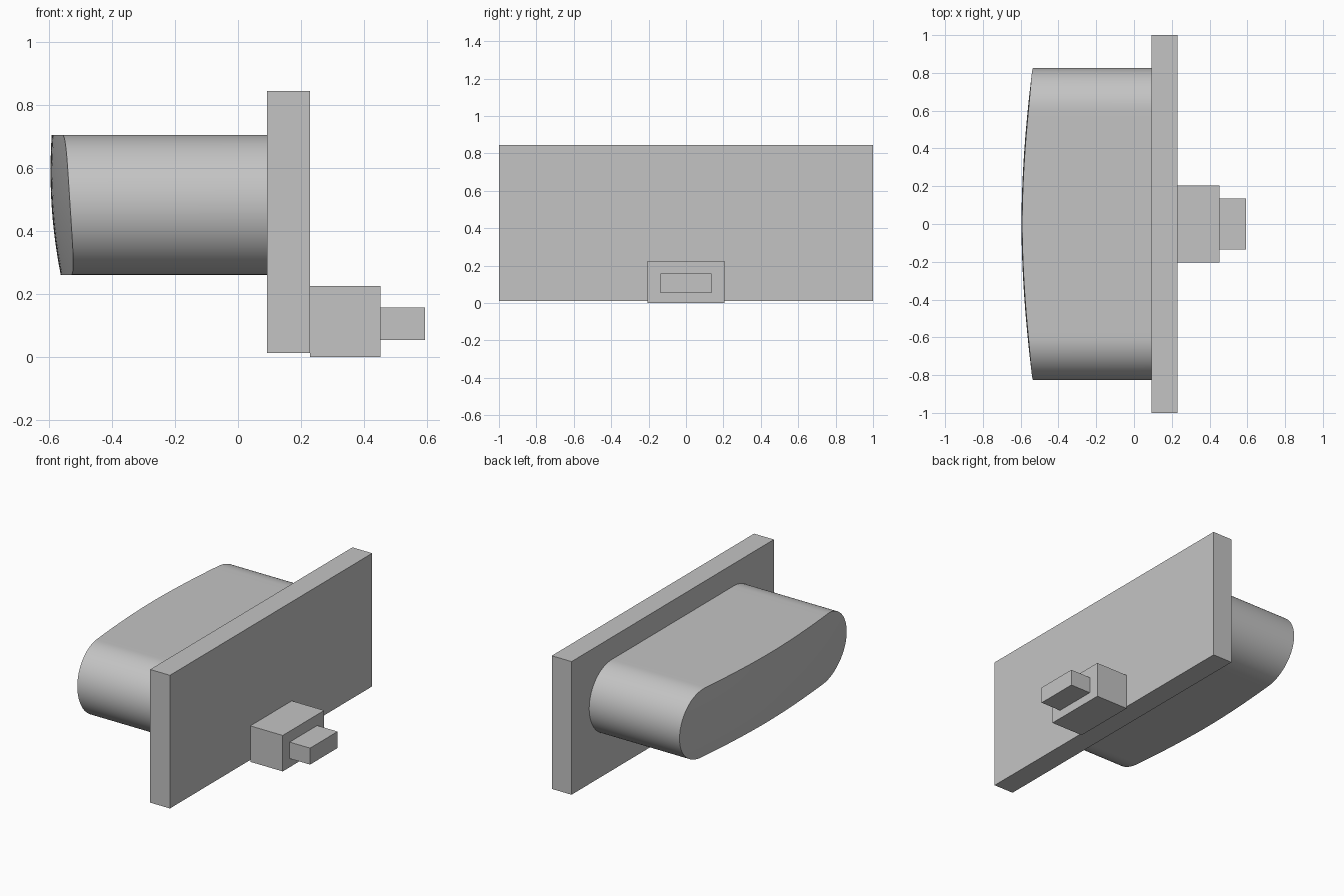
import bpy, bmesh, math

cube = bpy.data.objects.get("Cube")
if cube:
    bpy.data.objects.remove(cube, do_unlink=True)

grey = bpy.data.materials.new("plain grey")
grey.use_nodes = True
COLOUR = (0.55, 0.55, 0.55, 1)
grey.diffuse_color = COLOUR
grey.node_tree.nodes["Principled BSDF"].inputs["Base Color"].default_value = COLOUR


def finish(bm, name):
    bmesh.ops.recalc_face_normals(bm, faces=bm.faces[:])
    mesh = bpy.data.meshes.new(name)
    bm.to_mesh(mesh)
    bm.free()
    mesh.materials.append(grey)
    obj = bpy.data.objects.new(name, mesh)
    bpy.context.collection.objects.link(obj)
    return obj


def box(name, x, y, z):
    """Box from (low, high) ranges."""
    bm = bmesh.new()
    bmesh.ops.create_cube(bm, size=1)
    for v in bm.verts:
        v.co = [(r[0] + r[1]) / 2 + c * (r[1] - r[0]) for r, c in zip((x, y, z), v.co)]
    return finish(bm, name)


# Flat mounting plate and the stepped connector on its outer side
box("mounting_plate", (0.092, 0.229), (-1, 1), (0.012, 0.845))
box("connector_block", (0.229, 0.453), (-0.205, 0.205), (0, 0.225))
box("connector_tip", (0.453, 0.594), (-0.136, 0.136), (0.054, 0.157))

# Rounded housing: stadium outline with a gently domed end face
RADIUS, STRAIGHT, MID_Z, BACK_X = 0.2225, 0.603, 0.4835, 0.092
ARC, SPAN, ROWS = 20, 24, 16


def dome_x(y, z):
    return -0.596 + 0.083 * abs(y) ** 1.8 + 0.3 * (z - 0.59) ** 2


# Columns of (y, half height) across the stadium
arc = [(STRAIGHT + RADIUS * math.cos(a), RADIUS * math.sin(a))
       for a in (math.pi / 2 * i / ARC for i in range(ARC))]
middle = [(STRAIGHT * (1 - 2 * i / SPAN), RADIUS) for i in range(SPAN + 1)]
columns = arc + middle + [(-y, h) for y, h in reversed(arc)]

bm = bmesh.new()
grid = []
for y, half in columns:
    heights = [MID_Z + half * (2 * j / ROWS - 1) for j in range(ROWS + 1)]
    grid.append([bm.verts.new((dome_x(y, z), y, z)) for z in heights])
for a, b in zip(grid, grid[1:]):
    for j in range(ROWS):
        bm.faces.new((a[j], a[j + 1], b[j + 1], b[j]))
bmesh.ops.remove_doubles(bm, verts=bm.verts[:], dist=0.0001)

# Pull the rim straight back to the plate and close it
rim = [e for e in bm.edges if e.is_boundary]
pulled = bmesh.ops.extrude_edge_only(bm, edges=rim)["geom"]
for v in pulled:
    if isinstance(v, bmesh.types.BMVert):
        v.co.x = BACK_X
bmesh.ops.holes_fill(bm, edges=[e for e in bm.edges if e.is_boundary])
housing = finish(bm, "rounded_housing")

bpy.ops.object.select_all(action="DESELECT")
housing.select_set(True)
bpy.context.view_layer.objects.active = housing
bpy.ops.object.shade_smooth_by_angle(angle=math.radians(30))
